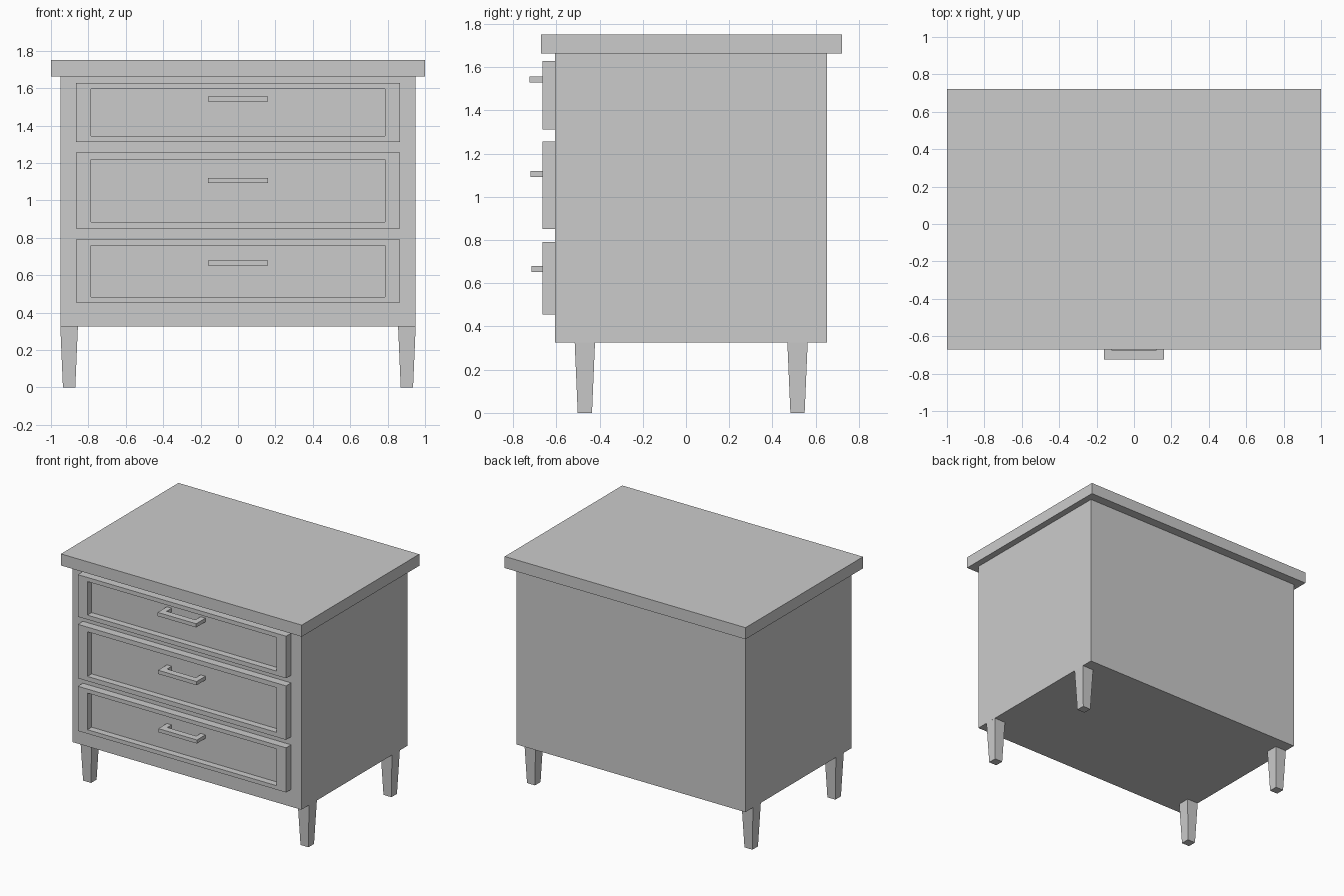
import bpy
import bmesh

if "Cube" in bpy.data.objects:
    bpy.data.objects.remove(bpy.data.objects["Cube"])


def make_object(name, bm):
    bmesh.ops.recalc_face_normals(bm, faces=bm.faces)
    mesh = bpy.data.meshes.new(name)
    bm.to_mesh(mesh)
    bm.free()
    obj = bpy.data.objects.new(name, mesh)
    bpy.context.collection.objects.link(obj)
    return obj


def add_box(name, x, y, z):
    """Box from (min, max) ranges on each axis."""
    bm = bmesh.new()
    bmesh.ops.create_cube(bm, size=1)
    for v in bm.verts:
        v.co = [r[0] if c < 0 else r[1] for c, r in zip(v.co, (x, y, z))]
    return make_object(name, bm)


def add_prism(name, outline, z):
    """Flat xy outline extruded upward between two heights."""
    bm = bmesh.new()
    face = bm.faces.new([bm.verts.new((px, py, z[0])) for px, py in outline])
    new = bmesh.ops.extrude_face_region(bm, geom=[face])["geom"]
    verts = [g for g in new if isinstance(g, bmesh.types.BMVert)]
    bmesh.ops.translate(bm, verts=verts, vec=(0, 0, z[1] - z[0]))
    return make_object(name, bm)


def add_drawer(name, z, rim):
    """Drawer front with a recessed panel, open at the inset height range."""
    front, back, panel = -0.665, -0.6, -0.615
    bm = bmesh.new()

    def loop(hx, y, zr):
        return [bm.verts.new(p) for p in
                ((-hx, y, zr[0]), (hx, y, zr[0]), (hx, y, zr[1]), (-hx, y, zr[1]))]

    loops = [loop(0.865, back, z), loop(0.865, front, z),
             loop(0.785, front, rim), loop(0.785, panel, rim)]
    for a, b in zip(loops, loops[1:]):
        for i in range(4):
            j = (i + 1) % 4
            bm.faces.new((a[i], a[j], b[j], b[i]))
    bm.faces.new(loops[0])
    bm.faces.new(loops[-1])
    return make_object(name, bm)


def add_leg(name, x, y, height):
    """Square leg tapering toward the floor."""
    bm = bmesh.new()
    bmesh.ops.create_cube(bm, size=1)
    for v in bm.verts:
        top = v.co.z > 0
        half = 0.047 if top else 0.033
        v.co = (x + (half if v.co.x > 0 else -half),
                y + (half if v.co.y > 0 else -half),
                height if top else 0)
    return make_object(name, bm)


# Cabinet and overhanging top
add_box("cabinet_body", (-0.95, 0.95), (-0.605, 0.652), (0.325, 1.665))
add_box("top_board", (-1, 1), (-0.672, 0.722), (1.663, 1.75))

# Drawers: outer height range, recess range, handle range, handle front
drawers = {
    "bottom": ((0.455, 0.79), (0.485, 0.76), (0.653, 0.68), -0.716),
    "middle": ((0.85, 1.255), (0.885, 1.22), (1.092, 1.12), -0.72),
    "top": ((1.312, 1.628), (1.345, 1.597), (1.528, 1.556), -0.725),
}
for label, (z, rim, grip, front) in drawers.items():
    add_drawer(label + "_drawer", z, rim)
    # U-shaped pull reaching back to the panel
    half = [(0.12, front + 0.05), (0.12, -0.615), (0.16, -0.615), (0.16, front)]
    outline = half + [(-px, py) for px, py in reversed(half)]
    add_prism(label + "_handle", outline, grip)

# Four tapered legs
for side, x in (("left", -0.903), ("right", 0.903)):
    for place, y in (("front", -0.468), ("back", 0.516)):
        add_leg(f"{place}_{side}_leg", x, y, 0.326)
